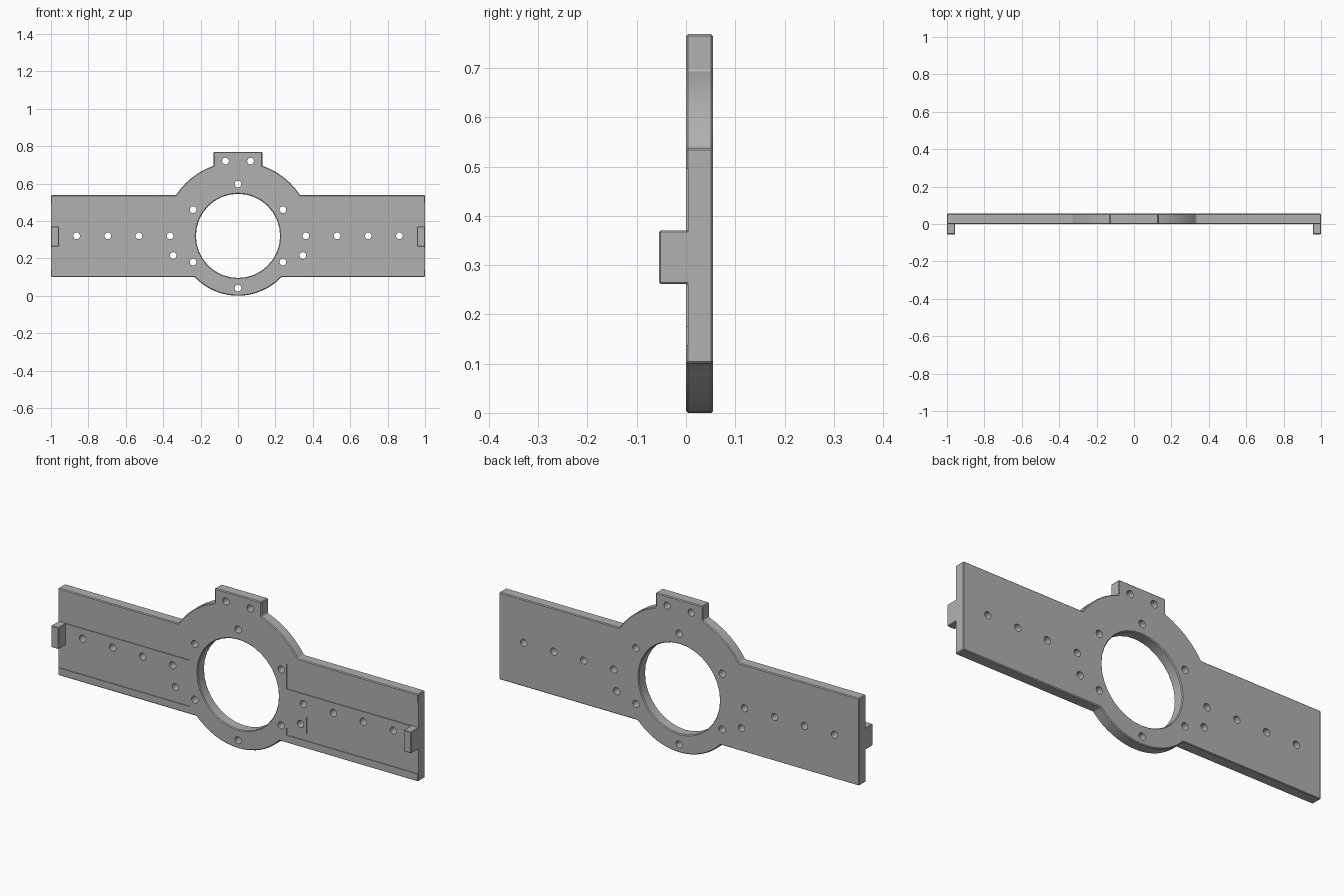
import bpy, bmesh
from math import sin, cos, pi, radians, asin, acos

cube = bpy.data.objects.get("Cube")
if cube:
    bpy.data.objects.remove(cube, do_unlink=True)

CZ = 0.32                 # height of the ring centre
BACK, FRONT = 0.055, 0.0  # plate faces along y
LOW, HIGH = 0.1, 0.538    # arm edges
R_LOW, R_HIGH = 0.32, 0.397

grey = bpy.data.materials.new("plain grey")
grey.use_nodes = True
grey.diffuse_color = (0.44, 0.44, 0.44, 1)
grey.node_tree.nodes["Principled BSDF"].inputs["Base Color"].default_value = (0.44, 0.44, 0.44, 1)


def arc(r, a0, a1, n, cx=0, cz=CZ):
    return [(cx + r * cos(a0 + (a1 - a0) * i / n), cz + r * sin(a0 + (a1 - a0) * i / n))
            for i in range(n + 1)]


def circle(r, cx, cz, n):
    return arc(r, 0, 2 * pi, n, cx, cz)[:-1]


def prisms(name, outlines, y0, y1):
    """One object of x-z outlines extruded from y0 to y1."""
    bm = bmesh.new()
    for pts in outlines:
        face = bm.faces.new([bm.verts.new((x, y0, z)) for x, z in pts])
        out = bmesh.ops.extrude_face_region(bm, geom=[face])
        verts = [v for v in out["geom"] if isinstance(v, bmesh.types.BMVert)]
        bmesh.ops.translate(bm, vec=(0, y1 - y0, 0), verts=verts)
    bmesh.ops.recalc_face_normals(bm, faces=bm.faces)
    mesh = bpy.data.meshes.new(name)
    bm.to_mesh(mesh)
    bm.free()
    mesh.materials.append(grey)
    obj = bpy.data.objects.new(name, mesh)
    bpy.context.collection.objects.link(obj)
    return obj


def cut(obj, name, outlines, y0, y1):
    cutter = prisms(name, outlines, y0, y1)
    cutter.hide_render = True
    cutter.hide_set(True)
    mod = obj.modifiers.new(name, "BOOLEAN")
    mod.operation = "DIFFERENCE"
    mod.solver = "EXACT"
    mod.object = cutter


def chamfer(obj, width):
    mod = obj.modifiers.new("chamfer", "BEVEL")
    mod.width = width
    mod.segments = 1
    mod.limit_method = "ANGLE"
    mod.angle_limit = radians(35)


def finish(obj):
    """Apply modifiers, then smooth the round walls only."""
    bpy.ops.object.select_all(action="DESELECT")
    obj.select_set(True)
    bpy.context.view_layer.objects.active = obj
    for mod in list(obj.modifiers):
        bpy.ops.object.modifier_apply(modifier=mod.name)
    bpy.ops.object.shade_smooth_by_angle(angle=radians(25))


# Plate: two arms, a lower ring arc, an upper ring arc and a top lug
a_low = asin((LOW - CZ) / R_LOW)
a_high = asin((HIGH - CZ) / R_HIGH)
half = (arc(R_LOW, -pi / 2, a_low, 8) + [(1, LOW), (1, HIGH)]
        + arc(R_HIGH, a_high, acos(0.13 / R_HIGH), 6) + [(0.13, 0.769)])
outline = half + [(-x, z) for x, z in reversed(half[1:])]
plate = prisms("mounting_plate", [outline], FRONT, BACK)
cut(plate, "centre_bore", [circle(0.225, 0, CZ, 32)], -0.1, 0.1)
chamfer(plate, 0.004)

# Shallow pockets on the front of each arm
upper = [(0.27, 0.37), (1.1, 0.37), (1.1, 0.495), (0.27, 0.495)]
lower = [(0.27, 0.138), (1.1, 0.138), (1.1, 0.26), (0.38, 0.26), (0.38, 0.175), (0.27, 0.175)]
pockets = [[(s * x, z) for x, z in p] for p in (upper, lower) for s in (1, -1)]
cut(plate, "arm_pockets", pockets, -0.1, FRONT + 0.004)

# Bolt holes
side = [(x, CZ) for x in (0.363, 0.53, 0.696, 0.863)]
side += [(0.347, 0.215), (0.24, 0.46), (0.24, 0.18), (0.067, 0.72)]
spots = [(s * x, z) for x, z in side for s in (1, -1)] + [(0, 0.597), (0, 0.041)]
cut(plate, "bolt_holes", [circle(0.018, x, z, 16) for x, z in spots], -0.1, 0.1)
finish(plate)

# End tabs on the front
for s, name in ((1, "left_end_tab"), (-1, "right_end_tab")):
    tab = prisms(name, [[(s * x, z) for x, z in
                         ((0.958, 0.262), (1, 0.262), (1, 0.37), (0.958, 0.37))]], -0.055, 0.02)
    chamfer(tab, 0.003)
    finish(tab)

# Remove the cutters
for name in ("centre_bore", "arm_pockets", "bolt_holes"):
    bpy.data.objects.remove(bpy.data.objects[name], do_unlink=True)
